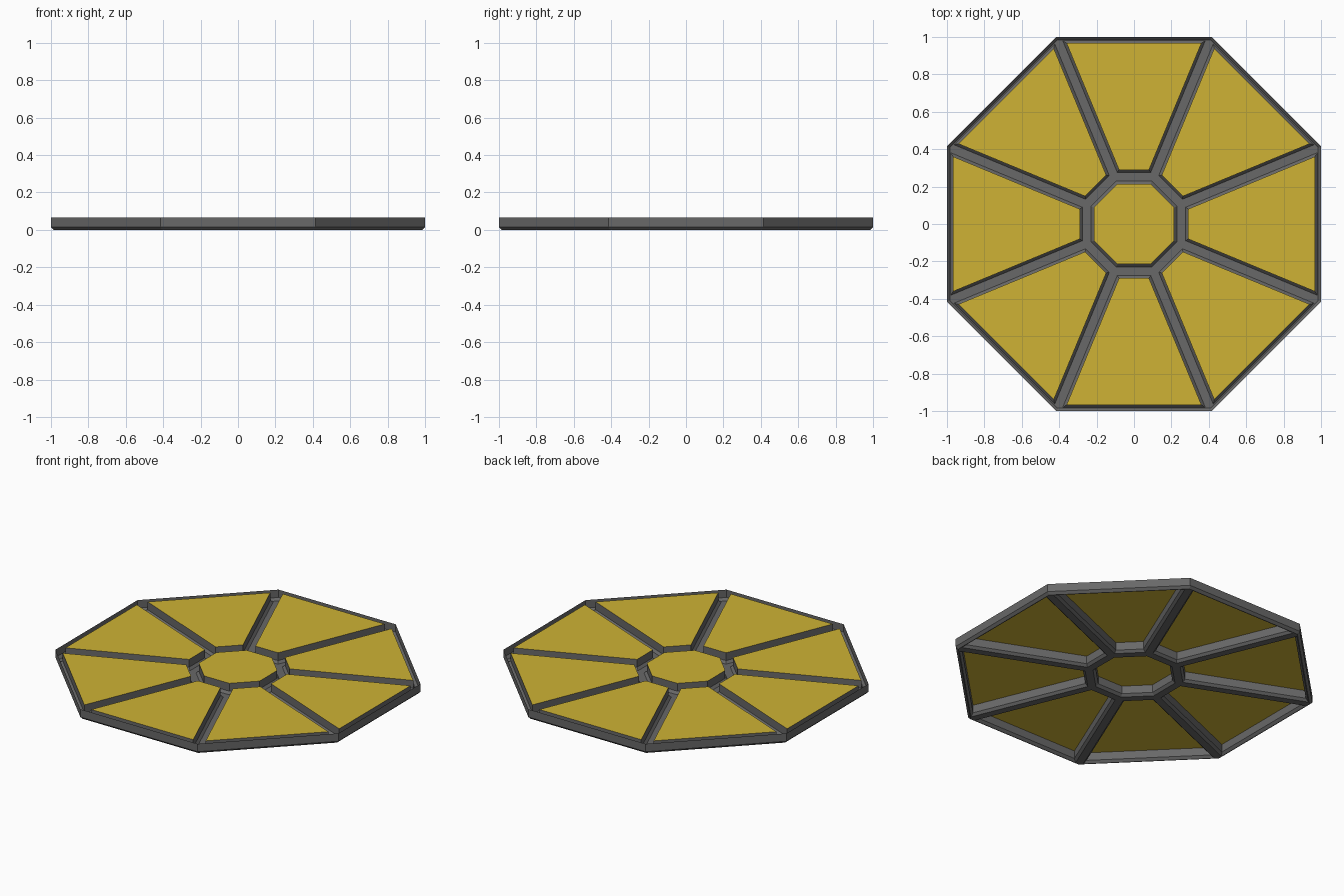
import bpy, bmesh, math
from mathutils import Matrix, Vector

if "Cube" in bpy.data.objects:
    bpy.data.objects.remove(bpy.data.objects["Cube"])

TOP, CH = 0.065, 0.015          # height of panels and rim, size of bottom chamfer
INNER, OUTER = 0.29, 0.967      # apothems of the wedge panels
HUB, HALF = 0.215, 0.037        # apothem of the hub panel, half width of a spoke
T, C = math.tan(math.pi / 8), math.cos(math.pi / 8)


def material(name, rgb):
    m = bpy.data.materials.new(name)
    m.diffuse_color = (*rgb, 1)
    m.use_nodes = True
    m.node_tree.nodes["Principled BSDF"].inputs["Base Color"].default_value = m.diffuse_color
    return m


yellow = material("yellow panel", (0.62, 0.45, 0.035))
grey = material("dark grey frame", (0.14, 0.14, 0.14))


def octagon(r, z):
    return [Matrix.Rotation(math.pi / 4 * k, 3, 'Z') @ Vector((r * T, r, z)) for k in range(8)]


def wedge(k, grow, z):
    """Corners: inner right, outer right, outer left, inner left."""
    a, b, w = INNER - grow, OUTER + grow, (HALF - grow) / C
    pts = [(a * T - w, a), (b * T - w, b), (-b * T + w, b), (-a * T + w, a)]
    return [Matrix.Rotation(math.pi / 4 * k, 3, 'Z') @ Vector((x, y, z)) for x, y in pts]


def build(name, polygons, mat):
    bm = bmesh.new()
    for p in polygons:
        bm.faces.new([bm.verts.new(v) for v in p])
    bmesh.ops.remove_doubles(bm, verts=bm.verts[:], dist=1e-5)
    bmesh.ops.recalc_face_normals(bm, faces=bm.faces[:])
    bm.normal_update()
    if sum(f.normal.z * f.calc_area() for f in bm.faces) < 0:
        bmesh.ops.reverse_faces(bm, faces=bm.faces[:])
    me = bpy.data.meshes.new(name)
    bm.to_mesh(me)
    bm.free()
    me.materials.append(mat)
    ob = bpy.data.objects.new(name, me)
    bpy.context.collection.objects.link(ob)


def band(lo, hi):
    n = len(lo)
    return [(lo[i], lo[(i + 1) % n], hi[(i + 1) % n], hi[i]) for i in range(n)]


# Panels
build("hub_panel", [octagon(HUB, TOP)], yellow)
for k in range(8):
    build(f"wedge_panel_{k + 1}", [wedge(k, 0, TOP)], yellow)

# Channel frame: chamfered walls hanging from the panel edges and the rim
faces = []
loops = [[octagon(1, TOP), octagon(1, CH), octagon(1 - CH, 0)],
         [octagon(HUB, TOP), octagon(HUB, CH), octagon(HUB + CH, 0)]]
for k in range(8):
    loops.append([wedge(k, 0, TOP), wedge(k, 0, CH), wedge(k, 0.014, 0)])
for top, mid, low in loops:
    faces += band(mid, top) + band(low, mid)

# Channel floor: rim, hub ring and spokes
rim, hub = octagon(1 - CH, 0), octagon(HUB + CH, 0)
for k in range(8):
    w, prev = wedge(k, 0.014, 0), wedge(k - 1, 0.014, 0)
    n = (k + 1) % 8
    faces.append((w[1], rim[k], rim[n], w[2]))
    faces.append((hub[k], w[0], w[3], hub[n]))
    faces.append((hub[k], prev[3], prev[2], rim[k], w[1], w[0]))
build("channel_frame", faces, grey)
